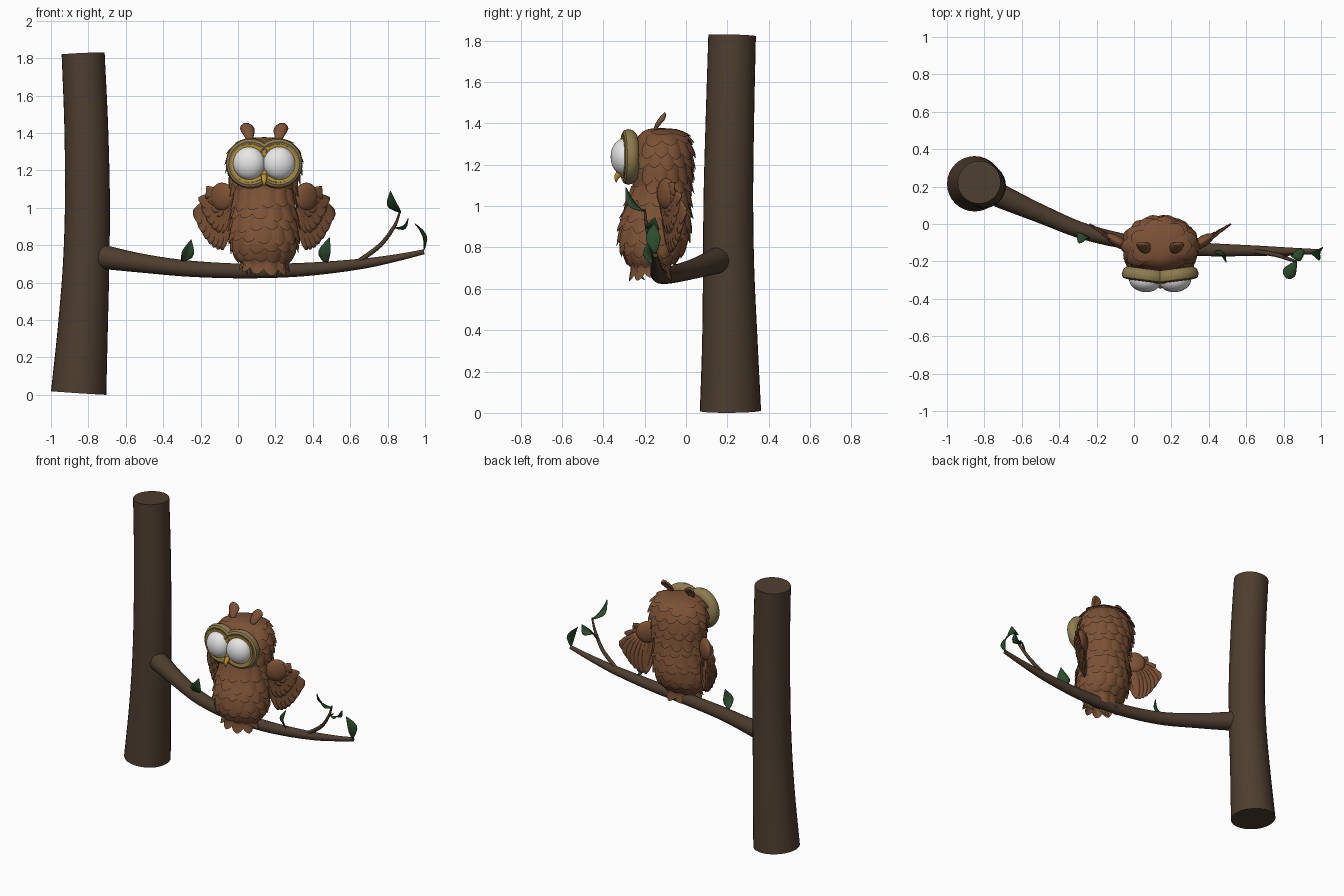
import bpy, bmesh, math
from mathutils import Vector as V, Matrix

if "Cube" in bpy.data.objects:
    bpy.data.objects.remove(bpy.data.objects["Cube"])

def material(name, rgb):
    m = bpy.data.materials.new(name)
    m.diffuse_color = (*rgb, 1)
    m.use_nodes = True
    m.node_tree.nodes["Principled BSDF"].inputs["Base Color"].default_value = m.diffuse_color
    return m

BARK = material("bark brown", (0.075, 0.047, 0.028))
PLUME = material("feather brown", (0.20, 0.083, 0.036))
LEAF = material("leaf green", (0.024, 0.072, 0.026))
TAN = material("tan", (0.27, 0.20, 0.08))
GOLD = material("gold", (0.48, 0.28, 0.03))
WHITE = material("eye white", (0.82, 0.82, 0.82))
CX = 0.14  # owl centre line

def finish(name, bm, mat, closed=True, thick=0, angle=40):
    if closed:
        bmesh.ops.recalc_face_normals(bm, faces=bm.faces)
    me = bpy.data.meshes.new(name)
    bm.to_mesh(me)
    bm.free()
    ob = bpy.data.objects.new(name, me)
    bpy.context.collection.objects.link(ob)
    me.materials.append(mat)
    bpy.ops.object.select_all(action='DESELECT')
    bpy.context.view_layer.objects.active = ob
    ob.select_set(True)
    bpy.ops.object.shade_smooth_by_angle(angle=math.radians(angle))
    if thick:
        mod = ob.modifiers.new("thickness", 'SOLIDIFY')
        mod.thickness = thick
        mod.offset = 0
    return ob

def smooth_path(pts, n=6):
    """Catmull-Rom through points of any dimension."""
    p = [V(q) for q in pts]
    p = [2 * p[0] - p[1]] + p + [2 * p[-1] - p[-2]]
    out = []
    for i in range(1, len(p) - 2):
        a, b, c, d = p[i - 1:i + 3]
        for k in range(n):
            t = k / n
            out.append(0.5 * (2 * b + (c - a) * t + (2 * a - 5 * b + 4 * c - d) * t * t
                              + (3 * b - a - 3 * c + d) * t ** 3))
    return out + [p[-2]]

def skin(bm, rings):
    """Join rings of coordinates and cap both ends."""
    rows = [[bm.verts.new(q) for q in r] for r in rings]
    n = len(rows[0])
    for r, s in zip(rows, rows[1:]):
        for k in range(n):
            bm.faces.new((r[k], r[(k + 1) % n], s[(k + 1) % n], s[k]))
    bm.faces.new(rows[0])
    bm.faces.new(rows[-1])

def tube(bm, pts, sides, ref, n=6):
    """Sweep a circle along points (x, y, z, radius)."""
    path = smooth_path([V(q) for q in pts], n)
    rings = []
    for i, q in enumerate(path):
        t = (path[min(i + 1, len(path) - 1)] - path[max(i - 1, 0)]).to_3d().normalized()
        a = V(ref).cross(t).normalized()
        b = t.cross(a)
        ang = [2 * math.pi * k / sides for k in range(sides)]
        rings.append([q.to_3d() + q[3] * (math.cos(u) * a + math.sin(u) * b) for u in ang])
    skin(bm, rings)

def sheet(bm, f, widths):
    """Feather or leaf surface: f(t, s) with half width per t."""
    rows = [[bm.verts.new(f(t, s * w)) for s in (-1, -0.5, 0, 0.5, 1)] for t, w in widths]
    for r, q in zip(rows, rows[1:]):
        for j in range(4):
            bm.faces.new((r[j], q[j], q[j + 1], r[j + 1]))

ROUND = [(0, .7), (.3, .95), (.55, 1), (.75, .85), (.9, .55), (1, .15)]
POINTED = [(0, .12), (.15, .55), (.35, .95), (.5, 1), (.7, .75), (.87, .35), (1, .04)]

# trunk
bm = bmesh.new()
tube(bm, [(-.852, .215, .01, .148), (-.83, .212, .35, .134), (-.812, .206, .7, .124),
          (-.805, .205, 1.05, .12), (-.812, .213, 1.45, .117), (-.828, .223, 1.825, .115)], 32, (0, 1, 0))
finish("trunk", bm, BARK)

# branch
bm = bmesh.new()
tube(bm, [(-.72, .152, .737, .064), (-.5, .055, .702, .05), (-.25, -.045, .674, .043),
          (.05, -.11, .662, .039), (.35, -.135, .67, .036), (.65, -.143, .699, .028),
          (.85, -.146, .733, .019), (.995, -.148, .765, .013)], 20, (0, 0, 1))
finish("branch", bm, BARK)

# twigs
bm = bmesh.new()
tube(bm, [(.64, -.145, .71, .013), (.76, -.165, .80, .012), (.835, -.19, .9, .009), (.868, -.2, .985, .005)], 10, (0, 1, 0))
tube(bm, [(.80, -.175, .85, .007), (.825, -.165, .89, .006), (.85, -.16, .91, .004)], 8, (0, 1, 0))
finish("twigs", bm, BARK)

# leaves: base, tip, sideways direction, half width
bm = bmesh.new()
for base, tip, side, w in [
        ((.868, -.2, .975), (.815, -.29, 1.09), (.8, -.5, -.1), .036),
        ((.835, -.165, .895), (.91, -.15, .945), (.1, 1, -.2), .034),
        ((.992, -.148, .77), (.945, -.155, .915), (.25, 1, .1), .036),
        ((-.30, -.045, .715), (-.25, -.075, .83), (.8, .4, -.35), .035),
        ((.475, -.14, .70), (.49, -.17, .84), (.75, -.65, 0), .042)]:
    b, d, s0 = V(base), V(tip) - V(base), V(side).normalized()
    nrm = s0.cross(d).normalized()
    sheet(bm, lambda t, s: b + d * t + s0 * s * w + nrm * (.012 * abs(s) + .02 * math.sin(math.pi * t)), POINTED)
finish("leaves", bm, LEAF, closed=False, thick=.003)

# owl body: profile rows are z, x radius, y radius, y centre, from crown down
PROFILE = smooth_path([(1.378, .002, .002, -.12), (1.37, .08, .07, -.12), (1.335, .145, .115, -.118),
                       (1.27, .178, .135, -.118), (1.18, .177, .137, -.12), (1.09, .158, .135, -.125),
                       (1.0, .158, .145, -.135), (.9, .17, .16, -.15), (.8, .168, .148, -.16),
                       (.73, .14, .105, -.168), (.69, .08, .06, -.175)], 5)
LENGTHS = [0]
for p, q in zip(PROFILE, PROFILE[1:]):
    LENGTHS.append(LENGTHS[-1] + math.hypot(q[0] - p[0], q[1] - p[1]))

def profile_at(d):
    if d >= LENGTHS[-1]:
        return PROFILE[-1]
    i = next(k for k in range(1, len(LENGTHS)) if LENGTHS[k] > d)
    return PROFILE[i - 1].lerp(PROFILE[i], (d - LENGTHS[i - 1]) / (LENGTHS[i] - LENGTHS[i - 1]))

def surface(d, a, lift=0):
    z, rx, ry, cy = profile_at(d)
    return V((CX + (rx + lift) * math.cos(a), cy + (ry + lift) * math.sin(a), z))

bm = bmesh.new()
skin(bm, [[surface(d, 2 * math.pi * k / 28) for k in range(28)] for d in LENGTHS])
finish("body", bm, PLUME)

# overlapping rows of feathers
bm = bmesh.new()
for row in range(13):
    d0 = .035 + row * .061
    z, rx, ry, cy = profile_at(d0 + .04)
    n = max(7, round(2 * math.pi * rx / .075))
    for k in range(n):
        a0 = 2 * math.pi * (k + .5 * (row % 2)) / n
        if z > 1.1 and math.sin(a0) < -.6:
            continue  # covered by the face
        head = z > 1.1
        long = .105 + .012 * math.sin(7.3 * k + 3.1 * row)
        half = 3.7 / n
        def f(t, s):
            lift = .006 + (.026 if head else .02) * t - .01 * s * s
            return surface(min(d0 + long * t, LENGTHS[-1] - .035), a0 + s * half, lift) \
                - V((0, 0, max(0, d0 + long * t - LENGTHS[-1] + .035)))
        sheet(bm, f, ROUND)
finish("body_feathers", bm, PLUME, closed=False)

# wings
for sgn, label in ((1, "right"), (-1, "left")):
    bm = bmesh.new()
    for layer, (count, z0, shorter) in enumerate([(7, 1.05, 0), (6, 1.07, .09), (5, 1.09, .17)]):
        for i in range(count):
            u = i / (count - 1)
            reach = 1 - layer * .2
            base = V((.335 + .075 * u * reach, 0, z0 - .01 * u))
            tip = V((.365 + .125 * u * reach, 0, .775 + .14 * u ** 2.2 + shorter))
            dv = tip - base
            sd = V((-dv.z, 0, dv.x)).normalized()
            def f(t, s):
                p = base + dv * t + sd * s * .034
                p.x += .035 * u * math.sin(math.pi * t)
                p.y = -.115 + .62 * (p.x - .335) + .02 * t - .008 * layer - .004 * i * t + .006 * s * s
                p.x = CX + sgn * (p.x - CX)
                return p
            sheet(bm, f, ROUND)
    finish(label + "_wing_feathers", bm, PLUME, closed=False, thick=.006)
    # shoulder
    bm = bmesh.new()
    bmesh.ops.create_uvsphere(bm, u_segments=20, v_segments=12, radius=1)
    bm.transform(Matrix.Translation((CX + sgn * .225, -.095, 1.06)) @ Matrix.Rotation(sgn * .55, 4, 'Z')
                 @ Matrix.Diagonal((.072, .03, .075, 1)))
    finish(label + "_shoulder", bm, PLUME)

    # ear tuft
    bm = bmesh.new()
    b, dv = V((CX + sgn * .075, -.155, 1.355)), V((sgn * .022, .055, .095))
    sheet(bm, lambda t, s: b + dv * t + V((s * .036, .02 * s * s - .012 * math.sin(3.1 * t), 0)),
          [(0, .4), (.25, .6), (.5, .9), (.7, 1), (.87, .75), (1, .25)])
    finish(label + "_ear_tuft", bm, PLUME, closed=False, thick=.012)

    # face disc, turned slightly outward
    place = Matrix.Translation((CX + sgn * .072, -.28, 1.238)) @ Matrix.Rotation(sgn * .13, 4, 'Z')
    bm = bmesh.new()
    skin(bm, [[place @ V((r * math.cos(a), y, r * math.sin(a))) for a in
               (2 * math.pi * k / 36 for k in range(36))]
              for r, y in ((.11, .04), (.128, .025), (.135, 0), (.128, -.02), (.115, -.027), (.1, -.02), (.06, -.018))])
    finish(label + "_face_disc", bm, TAN)

    # gold eye rim
    bm = bmesh.new()
    skin(bm, [[place @ V((r * math.cos(a), y, r * math.sin(a))) for a in
               (2 * math.pi * k / 36 for k in range(36))]
              for r, y in ((.103, -.018), (.102, -.028), (.093, -.029), (.08, -.022))])
    finish(label + "_eye_rim", bm, GOLD)

    # eyeball
    bm = bmesh.new()
    bmesh.ops.create_uvsphere(bm, u_segments=28, v_segments=16, radius=1)
    bm.transform(place @ Matrix.Translation((sgn * .006, -.022, 0)) @ Matrix.Diagonal((.086, .063, .088, 1)))
    finish(label + "_eye", bm, WHITE)

    # foot with three toes gripping the branch
    bm = bmesh.new()
    for k in (-1, 0, 1):
        x = CX + sgn * .07
        tube(bm, [(x + k * .008, -.16, .72, .011), (x + k * .018, -.205, .727, .012),
                  (x + k * .023, -.228, .695, .011), (x + k * .023, -.215, .66, .007),
                  (x + k * .022, -.2, .643, .002)], 8, (1, 0, 0), 3)
    finish(label + "_foot", bm, TAN)

# beak
bm = bmesh.new()
tube(bm, [(CX, -.28, 1.18, .012), (CX, -.315, 1.165, .016), (CX, -.335, 1.14, .012), (CX, -.337, 1.115, .002)], 10, (1, 0, 0), 4)
finish("beak", bm, GOLD)
